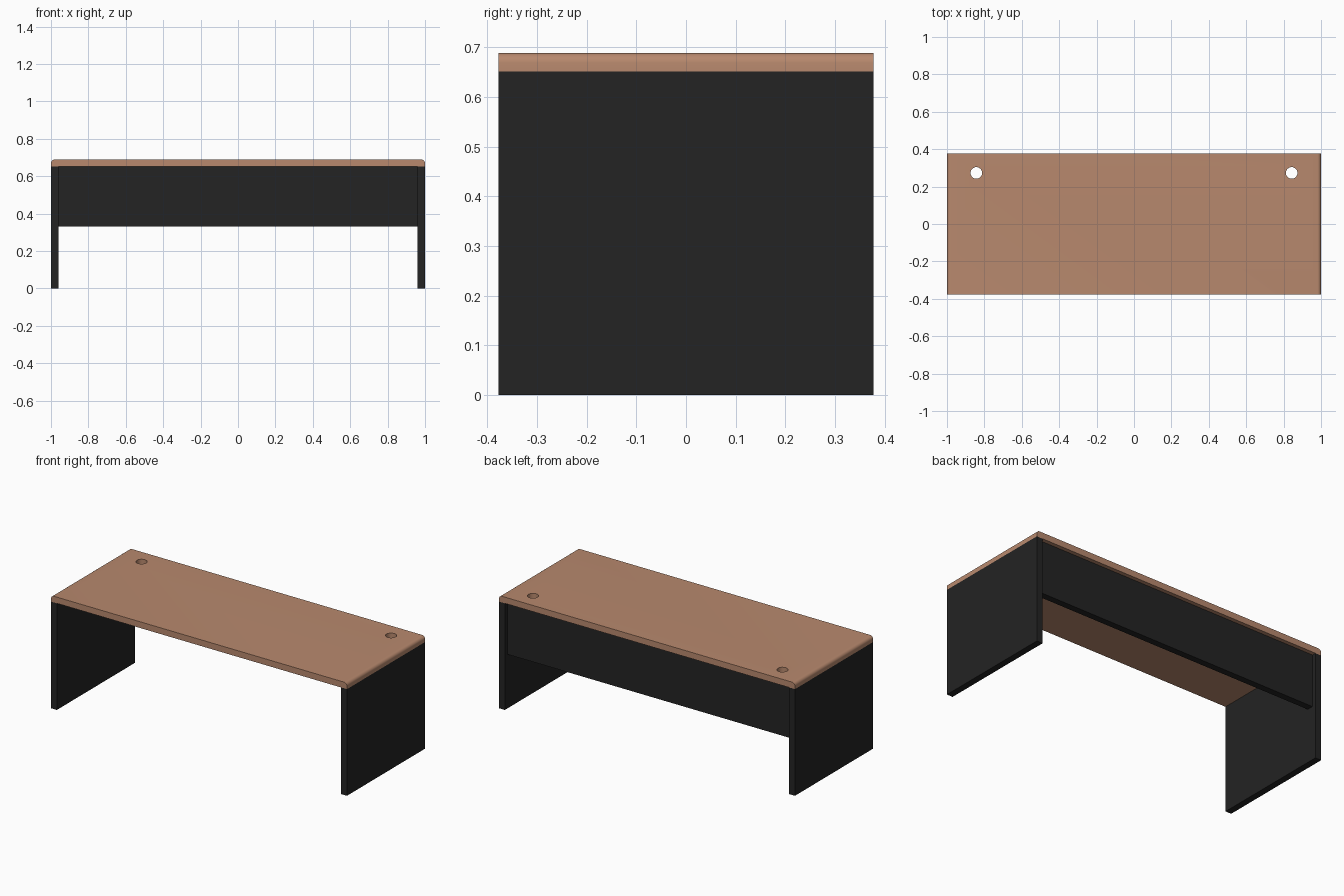
import bpy, bmesh, math

if "Cube" in bpy.data.objects:
    bpy.data.objects.remove(bpy.data.objects["Cube"])

W, D = 1.0, 0.377          # half width, half depth
Z0, Z1 = 0.651, 0.689      # underside and surface of the desk top
T = 0.04                   # board thickness


def material(name, rgb):
    m = bpy.data.materials.new(name)
    m.diffuse_color = (*rgb, 1)
    m.use_nodes = True
    m.node_tree.nodes["Principled BSDF"].inputs["Base Color"].default_value = m.diffuse_color
    return m


brown = material("warm_wood", (0.48, 0.25, 0.155))
black = material("black_board", (0.017, 0.017, 0.017))


def make_object(name, bm, mat):
    bmesh.ops.recalc_face_normals(bm, faces=bm.faces)
    mesh = bpy.data.meshes.new(name)
    bm.to_mesh(mesh)
    bm.free()
    mesh.materials.append(mat)
    ob = bpy.data.objects.new(name, mesh)
    bpy.context.collection.objects.link(ob)
    return ob


def board(name, lo, hi, mat):
    bm = bmesh.new()
    bmesh.ops.create_cube(bm, size=1)
    for v in bm.verts:
        v.co = [(a + b) / 2 + c * (b - a) for a, b, c in zip(lo, hi, v.co)]
    return make_object(name, bm, mat)


# desk top: end profile with rounded upper corners, extruded front to back
R, N = 0.02, 6
profile = [(-W, Z0), (W, Z0)]
for side, start in ((1, 0), (-1, 90)):
    for i in range(N + 1):
        a = math.radians(start + 90 * i / N)
        profile.append((side * (W - R) + R * math.cos(a), Z1 - R + R * math.sin(a)))
bm = bmesh.new()
face = bm.faces.new([bm.verts.new((x, -D, z)) for x, z in profile])
ext = bmesh.ops.extrude_face_region(bm, geom=[face])
bmesh.ops.translate(bm, vec=(0, 2 * D, 0),
                    verts=[g for g in ext["geom"] if isinstance(g, bmesh.types.BMVert)])
top = make_object("desk_top", bm, brown)

# cable holes through the desk top
for side in (-1, 1):
    bm = bmesh.new()
    bmesh.ops.create_cone(bm, cap_ends=True, segments=32, radius1=0.031,
                          radius2=0.031, depth=0.2)
    bmesh.ops.translate(bm, vec=(side * 0.843, 0.273, 0.67), verts=bm.verts)
    cutter = make_object("hole_cutter", bm, brown)
    cutter.hide_render = True
    mod = top.modifiers.new("cable_hole", 'BOOLEAN')
    mod.operation = 'DIFFERENCE'
    mod.solver = 'EXACT'
    mod.object = cutter
    bpy.context.view_layer.objects.active = top
    bpy.ops.object.modifier_apply(modifier=mod.name)
    bpy.data.objects.remove(cutter)

bpy.ops.object.select_all(action='DESELECT')
top.select_set(True)
bpy.context.view_layer.objects.active = top
bpy.ops.object.shade_smooth_by_angle(angle=math.radians(30))

# side panels standing on the floor
board("left_side_panel", (-W, -D, 0), (-W + T, D, Z0), black)
board("right_side_panel", (W - T, -D, 0), (W, D, Z0), black)

# back panel, set in slightly from the rear edge
board("back_panel", (-W + T, D - 0.065, 0.33), (W - T, D - 0.025, Z0), black)
